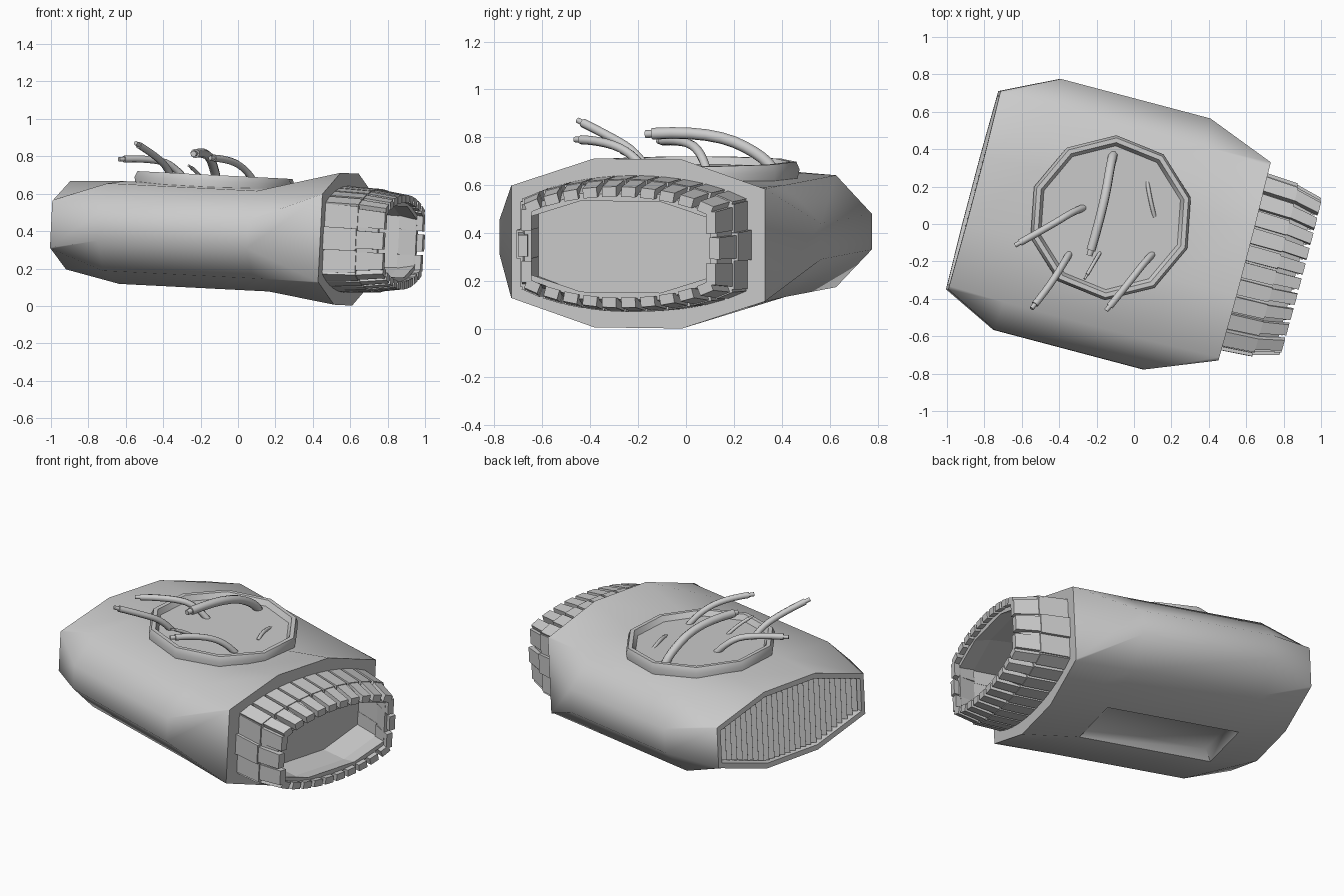
import bpy, bmesh
from math import radians, sin, cos, pi, sqrt
from mathutils import Matrix, Vector

cube = bpy.data.objects.get("Cube")
if cube:
    bpy.data.objects.remove(cube)

grey = bpy.data.materials.new("plain_grey")
grey.use_nodes = True
colour = (0.6, 0.6, 0.6, 1)
grey.diffuse_color = colour
grey.node_tree.nodes["Principled BSDF"].inputs["Base Color"].default_value = colour

# The hull lies yawed and slightly pitched
POSE = (Matrix.Translation((0, 0, 0.386)) @ Matrix.Rotation(radians(2.9), 4, 'Y')
        @ Matrix.Rotation(radians(-14.8), 4, 'Z') @ Matrix.Translation((0, -0.045, 0)))


def finish(name, bm, angle=None):
    bmesh.ops.recalc_face_normals(bm, faces=bm.faces)
    mesh = bpy.data.meshes.new(name)
    bm.to_mesh(mesh)
    bm.free()
    mesh.transform(POSE)
    mesh.materials.append(grey)
    if angle:
        mesh.shade_smooth()
        mesh.set_sharp_from_angle(angle=radians(angle))
    obj = bpy.data.objects.new(name, mesh)
    bpy.context.collection.objects.link(obj)


def loft(bm, rings, loop=False):
    """Skin a list of equal-length rings of points, capped unless looped."""
    rows = [[bm.verts.new(p) for p in ring] for ring in rings]
    pairs = list(zip(rows, rows[1:]))
    if loop:
        pairs.append((rows[-1], rows[0]))
    n = len(rows[0])
    for a, b in pairs:
        for i in range(n):
            j = (i + 1) % n
            bm.faces.new((a[i], a[j], b[j], b[i]))
    if not loop:
        bm.faces.new(rows[0])
        bm.faces.new(rows[-1])


def ring(x, top, bottom):
    """Section from the right-hand points, side to centre, mirrored."""
    lower = [(w, -z) for w, z in bottom]
    pts = top + [(-w, z) for w, z in reversed(top)]
    pts += [(-w, z) for w, z in lower] + list(reversed(lower))
    return [(x, w, z) for w, z in pts]


def octagon(x, side, side_z, flat, top):
    half = [(side, side_z), (flat, top)]
    return ring(x, half, half)


# Hull: flattened at the intake, flaring to the exhaust
intake = [(0.548, 0.125), (0.53, 0.131), (0.19, 0.237)]
waist = [(0.694, 0.075), (0.54, 0.234), (0.19, 0.25)]
belly = waist[:2] + [(0.19, 0.30)]
exhaust = [(0.548, 0.235), (0.53, 0.241), (0.19, 0.353)]
bm = bmesh.new()
loft(bm, [ring(0.612, exhaust, exhaust), ring(0.248, waist, belly),
          ring(-0.58, waist, belly), ring(-0.878, intake, intake)])
bmesh.ops.recalc_face_normals(bm, faces=bm.faces)
bm.normal_update()
# Recess the intake opening
mouth = min(bm.faces, key=lambda f: f.calc_center_median().x)
keel = min(bm.faces, key=lambda f: f.normal.z)
bmesh.ops.inset_region(bm, faces=[mouth], thickness=0.032)
bmesh.ops.inset_region(bm, faces=[mouth], thickness=0.001, depth=-0.055)
# Shallow hollow in the belly
bmesh.ops.inset_region(bm, faces=[keel], thickness=0.07, depth=-0.05)
finish("hull", bm, 55)

# Upright slats in the intake
bm = bmesh.new()
slats = 26
for i in range(slats):
    w = -0.49 + 0.98 * i / (slats - 1)
    h = 0.2 if abs(w) < 0.18 else 0.2 - (abs(w) - 0.18) * 0.32
    mat = (Matrix.Translation((-0.842, w, 0)) @ Matrix.Rotation(radians(50), 4, 'Z')
           @ Matrix.Diagonal((0.05, 0.01, 2 * h, 1)))
    bmesh.ops.create_cube(bm, size=1, matrix=mat)
finish("intake_slats", bm)

# Exhaust liner: thin faceted duct behind the petals
outer = [(0.600, 0.462, 0.155, 0.19, 0.262), (0.79, 0.45, 0.15, 0.19, 0.25),
         (0.895, 0.415, 0.135, 0.18, 0.22)]
inner = [(x, s - 0.03, sz - 0.012, f - 0.008, t - 0.03) for x, s, sz, f, t in reversed(outer)]
bm = bmesh.new()
loft(bm, [octagon(*p) for p in outer + inner], loop=True)
finish("exhaust_liner", bm)


# Exhaust petals, two-part flaps bent inwards
def petal(bm, centre, normal, width):
    n = Vector(normal).normalized()
    t = Vector((-n.y, n.x))
    stations = [(0.600, 1.0, 1.0), (0.79, 0.975, 0.95), (0.79, 0.96, 0.78), (0.93, 0.885, 0.72)]
    rings = []
    for x, scale, wide in stations:
        c = Vector(centre) * scale
        rings.append([(x, *(c + t * width * wide * a * 0.5 + n * d))
                      for a, d in ((-1, -0.03), (1, -0.03), (1, 0.012), (-1, 0.012))])
    loft(bm, rings)


bm = bmesh.new()
count = 10
reach, rise = 0.62, 0.272
for sign in (1, -1):
    # Upper and lower rows follow a shallow arc
    for i in range(count):
        w = -0.425 + 0.85 * i / (count - 1)
        z = sign * rise * sqrt(1 - (w / reach) ** 2)
        petal(bm, (w, z), (w / reach ** 2, z / rise ** 2), 0.084)
    # Side flaps: one broad, with a set-back flap above and below
    petal(bm, (sign * 0.478, 0), (sign, 0), 0.125)
    for up in (1, -1):
        petal(bm, (sign * 0.46, up * 0.122), (sign, 0), 0.125)
finish("exhaust_petals", bm)

# Ten-sided hatch ring with a sunken floor
bm = bmesh.new()
profile = [(0.425, 0.20), (0.442, 0.275), (0.428, 0.307), (0.403, 0.307), (0.385, 0.275)]
rings = []
for r, z in profile:
    angles = [radians(100.8) + 2 * pi * i / 10 for i in range(10)]
    rings.append([(-0.143 + r * cos(a), 0.042 + r * sin(a), z) for a in angles])
loft(bm, rings)
finish("hatch_ring", bm, 40)


# Loose cables rising out of the hatch, each with a thin tip
def cable(name, points, radius, tip=True):
    curve = bpy.data.curves.new(name, 'CURVE')
    curve.dimensions = '3D'
    curve.bevel_depth = radius
    curve.bevel_resolution = 2
    curve.use_fill_caps = True
    parts = [(points, 1.0)]
    if tip:
        end = Vector(points[-1])
        step = (end - Vector(points[-2])).normalized() * 0.03
        parts.append(([end - step, end + step], 0.65))
    for pts, size in parts:
        spline = curve.splines.new('NURBS')
        spline.points.add(len(pts) - 1)
        for p, co in zip(spline.points, pts):
            p.co = (*co, 1)
            p.radius = size
        spline.order_u = min(3, len(pts))
        spline.use_endpoint_u = True
        spline.resolution_u = 4
    curve.materials.append(grey)
    obj = bpy.data.objects.new(name, curve)
    bpy.context.collection.objects.link(obj)
    bpy.ops.object.select_all(action='DESELECT')
    obj.select_set(True)
    bpy.context.view_layer.objects.active = obj
    bpy.ops.object.convert(target='MESH')
    bpy.ops.object.shade_smooth_by_angle(angle=radians(50))


cable("long_cable", [(-0.11, 0.37, 0.65), (-0.12, 0.35, 0.71), (-0.16, 0.10, 0.83),
                     (-0.23, -0.14, 0.815)], 0.025)
cable("left_cable", [(-0.26, 0.09, 0.65), (-0.32, 0.07, 0.73), (-0.43, 0.00, 0.79),
                     (-0.61, -0.10, 0.785)], 0.019)
cable("corner_cable", [(-0.34, -0.15, 0.65), (-0.37, -0.20, 0.735), (-0.45, -0.33, 0.81),
                       (-0.53, -0.43, 0.86)], 0.019)
cable("front_cable", [(0.10, -0.16, 0.64), (0.06, -0.20, 0.715), (-0.04, -0.33, 0.785),
                      (-0.13, -0.44, 0.79)], 0.019)
cable("short_cable", [(-0.18, -0.15, 0.66), (-0.21, -0.20, 0.71), (-0.25, -0.27, 0.74)], 0.01)
cable("stub_cable", [(0.07, 0.23, 0.648), (0.085, 0.13, 0.68), (0.11, 0.04, 0.65)], 0.011, False)
